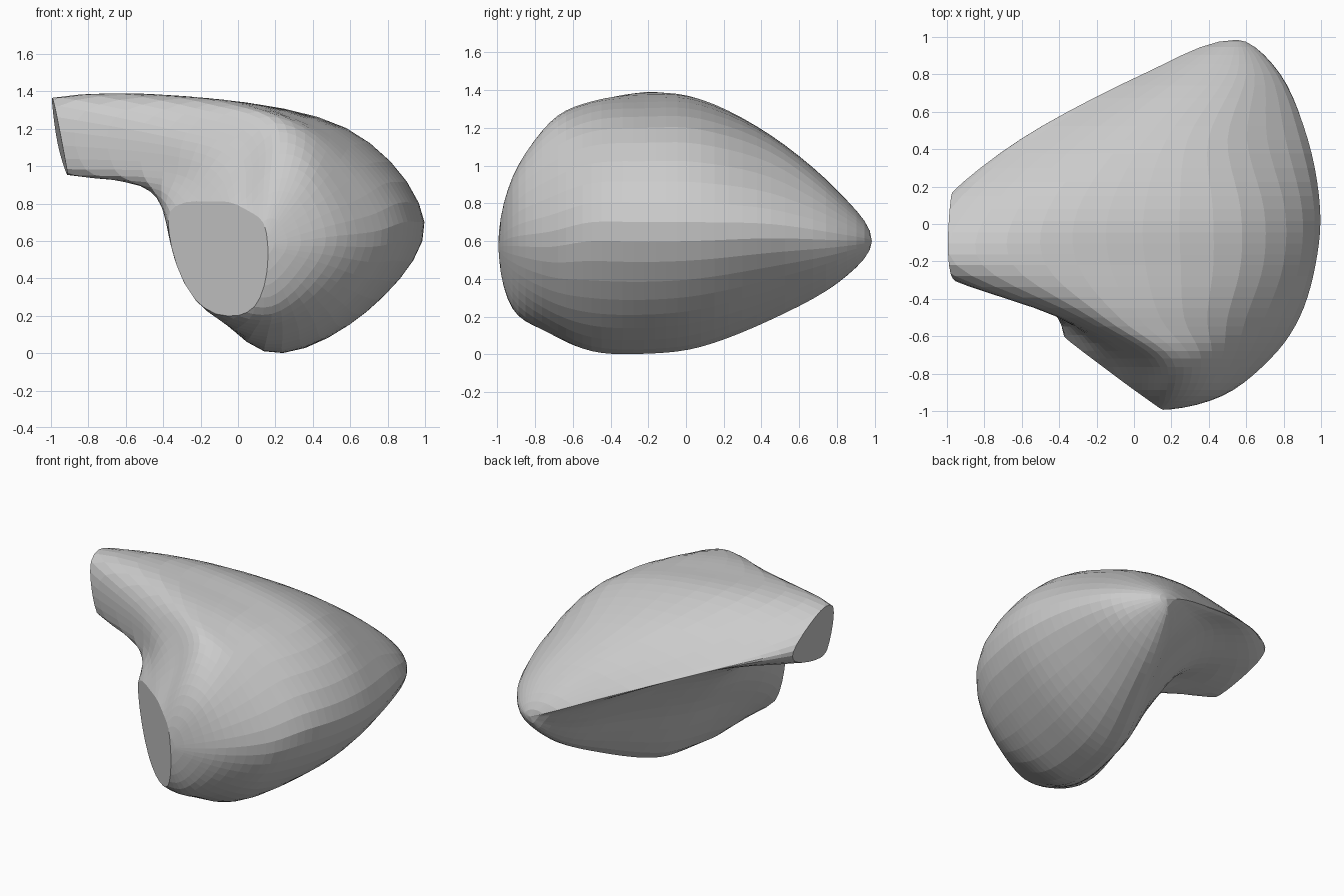
import bpy, bmesh
from mathutils import Vector

if "Cube" in bpy.data.objects:
    bpy.data.objects.remove(bpy.data.objects["Cube"])

# Cross-sections (x, z) at each depth y, running from the arm tip over the top,
# down the right flank, along the bottom and back up the hollow side
SECTIONS = [
    (0.80, [(0.07, .82), (.33, .87), (.60, .81), (.78, .64), (.70, .47), (.47, .375), (.33, .54), (.20, .70), (.07, .79)]),
    (0.45, [(-.55, 1.07), (-.05, 1.16), (.5, 1.07), (.93, .69), (.70, .34), (.35, .19), (.08, .56), (-.22, .88), (-.57, 1.03)]),
    (0.08, [(-.98, 1.26), (-.3, 1.35), (.57, 1.19), (.995, .70), (.70, .24), (.21, .05), (-.13, .54), (-.45, .88), (-.98, 1.06)]),
    (-.22, [(-1.05, 1.335), (-.3, 1.375), (.57, 1.20), (.97, .70), (.66, .21), (.15, .015), (-.25, .54), (-.48, .89), (-1.04, .99)]),
    (-.50, [(-.37, 1.20), (-.08, 1.34), (.5, 1.18), (.885, .70), (.61, .22), (.14, .02), (-.28, .42), (-.40, .78), (-.40, .97)]),
    (-.72, [(.0, 1.08), (.2, 1.23), (.47, 1.08), (.73, .65), (.54, .28), (.16, .11), (-.20, .26), (-.32, .62), (-.18, .87)]),
    (-.92, [(.05, .77), (.2, .93), (.36, .88), (.47, .62), (.37, .41), (.18, .25), (-.02, .30), (-.08, .52), (-.04, .68)]),
]
BACK_TIP = Vector((.55, .985, .60))
FRONT_TIP = Vector((.12, -.995, .57))
U_STEPS, V_STEPS = 5, 5


def spline(a, b, c, d, t):
    return 0.5 * (2 * b + (c - a) * t + (2 * a - 5 * b + 4 * c - d) * t * t
                  + (3 * b - a - 3 * c + d) * t ** 3)


def closed_loop(pts):
    n = len(pts)
    return [spline(pts[i - 1], pts[i], pts[(i + 1) % n], pts[(i + 2) % n], s / U_STEPS)
            for i in range(n) for s in range(U_STEPS)]


def mirrored(loop, tip):
    # phantom section that makes the end round over
    return [Vector((2 * tip.x - p.x, p.y, 2 * tip.z - p.z)) for p in loop]


loops = [closed_loop([Vector((x, y, z)) for x, z in pts]) for y, pts in SECTIONS]
count = len(loops[0])
chain = ([mirrored(loops[0], BACK_TIP), [BACK_TIP] * count] + loops
         + [[FRONT_TIP] * count, mirrored(loops[-1], FRONT_TIP)])
rings = []
for k in range(1, len(chain) - 2):
    for s in range(V_STEPS):
        rings.append([spline(*(chain[k + j][i] for j in (-1, 0, 1, 2)), s / V_STEPS)
                      for i in range(count)])
rings.append(chain[-2])

# Chamber skin, left flat-shaded so its facets show
bm = bmesh.new()
grid = [[bm.verts.new(p) for p in ring] for ring in rings]
for a, b in zip(grid, grid[1:]):
    for i in range(count):
        j = (i + 1) % count
        bm.faces.new((a[i], a[j], b[j], b[i]))
bmesh.ops.remove_doubles(bm, verts=bm.verts, dist=0.0005)


def flat_opening(point, normal, region):
    # slice one opening flat and cap it
    faces = [f for f in bm.faces if region(f.calc_center_median())]
    geom = list({v for f in faces for v in f.verts} | {e for f in faces for e in f.edges}) + faces
    bmesh.ops.bisect_plane(bm, geom=geom, plane_co=point, plane_no=normal, clear_outer=True)
    bmesh.ops.holes_fill(bm, edges=[e for e in bm.edges if e.is_boundary], sides=0)


flat_opening((-.96, -.1, 1.17), (-1, -.05, -.19), lambda c: c.x < -.6)
flat_opening((.13, -.97, .55), (-.75, -1, -.06), lambda c: c.x > -.5 and c.y < -.3)
bmesh.ops.recalc_face_normals(bm, faces=bm.faces)

mesh = bpy.data.meshes.new("chamber")
bm.to_mesh(mesh)
bm.free()
chamber = bpy.data.objects.new("chamber", mesh)
bpy.context.collection.objects.link(chamber)
